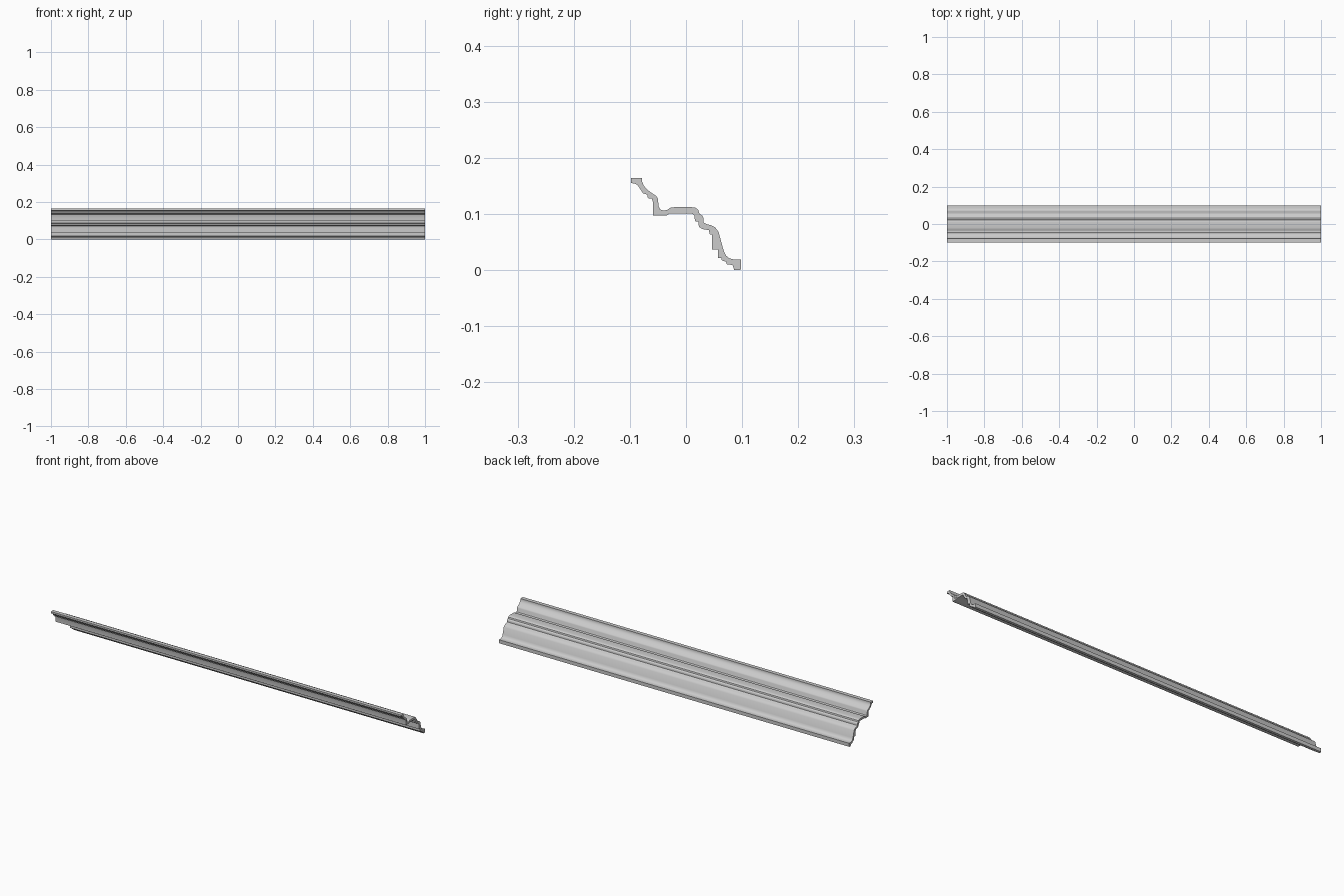
import bpy, bmesh

if "Cube" in bpy.data.objects:
    bpy.data.objects.remove(bpy.data.objects["Cube"])

# Upper (visible) contour of the moulding, as (y, z) in thousandths
upper = [(-98, 164), (-78, 164), (-78, 157), (-75, 150), (-69, 143), (-61, 137),
         (-53, 132), (-50, 127), (-49, 114), (-46, 108), (-40, 106), (-34, 107),
         (-28, 111), (-20, 112), (10, 112), (17, 111), (22, 107), (24, 100),
         (29, 97), (31, 93), (31, 85), (36, 82), (44, 80), (52, 76), (58, 68),
         (67, 35), (71, 26), (77, 21), (84, 19), (98, 19)]
# Stepped underside, running back from the wall edge to the top lip
under = [(98, 1), (95, 0), (86, 0), (83, 9), (73, 10), (71, 15), (64, 17), (63, 21),
         (57, 21), (57, 37), (46, 37), (46, 63), (42, 64), (41, 71), (29, 73),
         (23, 77), (22, 86), (16, 87), (15, 97), (10, 101), (-29, 101), (-35, 97),
         (-59, 97), (-59, 121), (-61, 127), (-68, 128), (-69, 134), (-77, 137),
         (-80, 142), (-86, 151), (-91, 154), (-98, 155)]


def extrude_profile(name, profile, half_length):
    """Sweep a closed (y, z) profile along x, with capped ends."""
    bm = bmesh.new()
    face = bm.faces.new([bm.verts.new((-half_length, y / 1000, z / 1000)) for y, z in profile])
    swept = bmesh.ops.extrude_face_region(bm, geom=[face], use_keep_orig=True)
    moved = [v for v in swept["geom"] if isinstance(v, bmesh.types.BMVert)]
    bmesh.ops.translate(bm, verts=moved, vec=(2 * half_length, 0, 0))
    bmesh.ops.recalc_face_normals(bm, faces=bm.faces[:])
    mesh = bpy.data.meshes.new(name)
    bm.to_mesh(mesh)
    bm.free()
    obj = bpy.data.objects.new(name, mesh)
    bpy.context.collection.objects.link(obj)
    return obj


# Cornice moulding
cornice = extrude_profile("cornice_moulding", upper + under, 1.0)
bpy.context.view_layer.objects.active = cornice
cornice.select_set(True)
bpy.ops.object.shade_smooth_by_angle(angle=0.6)
